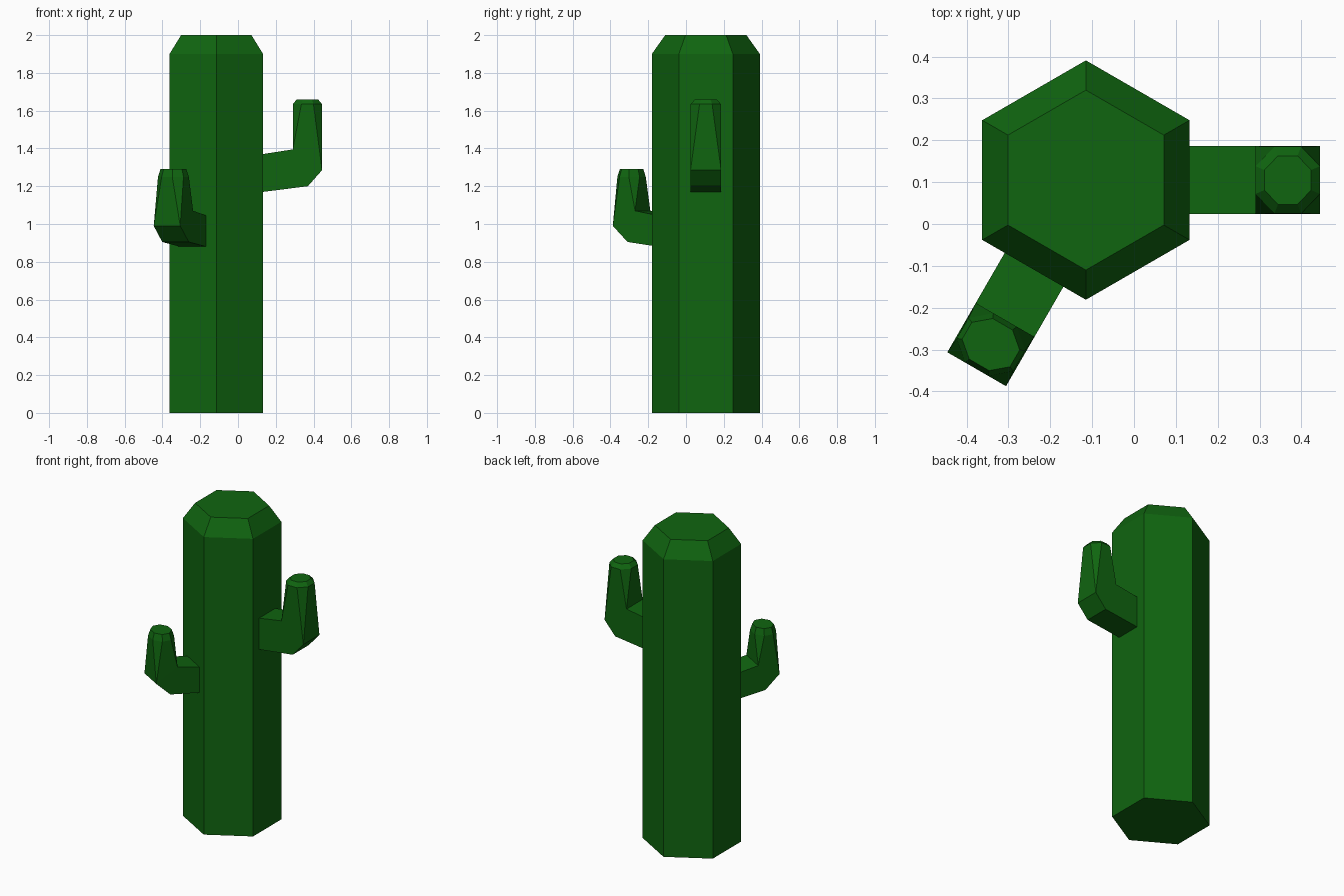
import bpy, bmesh
from math import cos, sin, pi, radians
from mathutils import Matrix

cube = bpy.data.objects.get("Cube")
if cube:
    bpy.data.objects.remove(cube, do_unlink=True)

green = bpy.data.materials.new("cactus green")
green.use_nodes = True
COLOUR = (0.005, 0.13, 0.005, 1)
green.diffuse_color = COLOUR
green.node_tree.nodes["Principled BSDF"].inputs["Base Color"].default_value = COLOUR

CENTRE = Matrix.Translation((-0.115, 0.105, 0))


def finish(bm, name, angle=0):
    bmesh.ops.recalc_face_normals(bm, faces=bm.faces)
    mesh = bpy.data.meshes.new(name)
    bm.to_mesh(mesh)
    bm.free()
    mesh.materials.append(green)
    obj = bpy.data.objects.new(name, mesh)
    obj.matrix_world = CENTRE @ Matrix.Rotation(angle, 4, "Z")
    bpy.context.collection.objects.link(obj)


def ring(bm, sides, centre, rx, ry, z, start):
    return [bm.verts.new((centre + rx * cos(start + 2 * pi * i / sides),
                          ry * sin(start + 2 * pi * i / sides), z))
            for i in range(sides)]


def bridge(bm, a, b):
    n = len(a)
    for i in range(n):
        j = (i + 1) % n
        bm.faces.new((a[i], a[j], b[j], b[i]))


# Hexagonal trunk with a chamfered top
bm = bmesh.new()
rings = [ring(bm, 6, 0, r, r, z, pi / 2)
         for r, z in ((0.286, 0), (0.286, 1.9), (0.215, 2))]
for low, high in zip(rings, rings[1:]):
    bridge(bm, low, high)
bm.faces.new(rings[0])
bm.faces.new(rings[-1])
finish(bm, "trunk")


def arm(name, angle, base, inner, ridge, outer, rim, cap):
    """Square branch along +x that bends up into an eight-sided tip."""
    half = 0.081
    bm = bmesh.new()

    def edge(r, z):
        return [bm.verts.new((r, y, z)) for y in (half, -half)]

    low, high = edge(0.246, base[0]), edge(0.246, base[1])
    fold, bend, out = edge(*inner), edge(*ridge), edge(*outer)
    # branch and elbow
    root = [low[0], high[0], high[1], low[1]]
    bm.faces.new(root)
    bridge(bm, root, [bend[0], fold[0], fold[1], bend[1]])
    bm.faces.new((bend[0], bend[1], out[1], out[0]))
    for k in (0, 1):
        bm.faces.new((fold[k], bend[k], out[k]))
    # square elbow blends into the octagonal tip
    centre = (inner[0] + outer[0]) / 2
    tips = [ring(bm, 8, centre, rx / cos(pi / 8), ry / cos(pi / 8), z, pi / 8)
            for rx, ry, z in (rim, cap)]
    corners = [out[0], fold[0], fold[1], out[1]]
    t = tips[0]
    for k in range(4):
        bm.faces.new((corners[k], t[2 * k], t[2 * k + 1]))
        bm.faces.new((corners[k], t[2 * k + 1], t[(2 * k + 2) % 8],
                      corners[(k + 1) % 4]))
    bridge(bm, *tips)
    bm.faces.new(tips[1])
    finish(bm, name, angle)


arm("left_arm", 0, (1.17, 1.37), (0.405, 1.395), (0.485, 1.2), (0.56, 1.285),
    (0.077, 0.08, 1.635), (0.056, 0.058, 1.66))
arm("front_right_arm", radians(-120), (0.88, 1.045), (0.386, 1.07),
    (0.432, 0.905), (0.522, 0.99), (0.068, 0.078, 1.25), (0.056, 0.066, 1.29))
